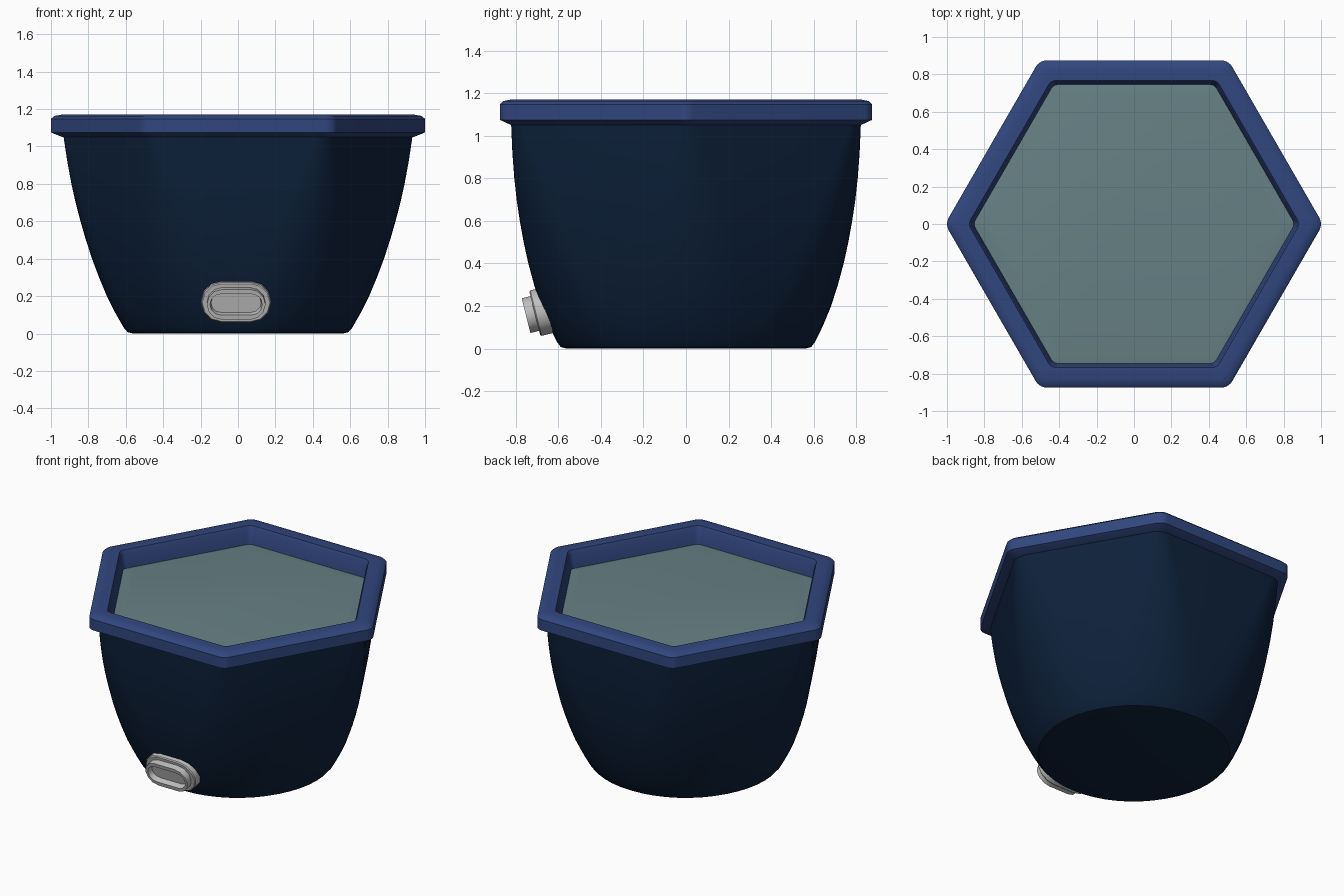
import bpy, bmesh, math
from mathutils import Matrix

cube = bpy.data.objects.get("Cube")
if cube:
    bpy.data.objects.remove(cube, do_unlink=True)


def material(name, color):
    m = bpy.data.materials.new(name)
    m.use_nodes = True
    m.diffuse_color = (*color, 1)
    m.node_tree.nodes["Principled BSDF"].inputs["Base Color"].default_value = (*color, 1)
    return m


navy = material("dark navy", (0.004, 0.015, 0.043))
blue = material("rim blue", (0.03, 0.062, 0.21))
teal = material("grey teal", (0.135, 0.22, 0.235))
grey = material("light grey", (0.52, 0.52, 0.52))


def hexagon(apothem, radius, z, steps=9):
    """Rounded hexagon ring; it becomes a circle as radius nears apothem."""
    ring = []
    for k in range(6):
        corner = math.radians(60 * k)
        d = (apothem - radius) / math.cos(math.pi / 6)
        for i in range(steps):
            a = corner + math.radians(-30 + 60 * i / (steps - 1))
            ring.append((d * math.cos(corner) + radius * math.cos(a),
                         d * math.sin(corner) + radius * math.sin(a), z))
    return ring


def stadium(half_length, half_height, z, steps=7):
    """Long rounded ring with half-circle ends."""
    ring = []
    for side in (1, -1):
        for i in range(steps):
            a = math.pi * (i / (steps - 1) - 0.5)
            ring.append((side * (half_length - half_height + half_height * math.cos(a)),
                         side * half_height * math.sin(a), z))
    return ring


def loft(name, rings, mat, closed=False, caps=(False, False)):
    bm = bmesh.new()
    loops = [[bm.verts.new(p) for p in ring] for ring in rings]
    n = len(loops[0])
    pairs = list(zip(loops, loops[1:]))
    if closed:
        pairs.append((loops[-1], loops[0]))
    for lower, upper in pairs:
        for i in range(n):
            j = (i + 1) % n
            bm.faces.new((lower[i], lower[j], upper[j], upper[i]))
    if caps[0]:
        bm.faces.new(loops[0][::-1])
    if caps[1]:
        bm.faces.new(loops[-1])
    bmesh.ops.recalc_face_normals(bm, faces=bm.faces)
    mesh = bpy.data.meshes.new(name)
    bm.to_mesh(mesh)
    bm.free()
    mesh.materials.append(mat)
    obj = bpy.data.objects.new(name, mesh)
    bpy.context.collection.objects.link(obj)
    bpy.ops.object.select_all(action='DESELECT')
    obj.select_set(True)
    bpy.context.view_layer.objects.active = obj
    bpy.ops.object.shade_smooth_by_angle(angle=math.radians(35))
    return obj


# Pot body: round foot blending into a hexagonal top
profile = [(0.56, 0), (0.588, 0.007), (0.606, 0.03), (0.645, 0.11), (0.682, 0.2),
           (0.714, 0.3), (0.741, 0.4), (0.763, 0.5), (0.781, 0.6), (0.796, 0.7),
           (0.807, 0.8), (0.816, 0.92), (0.822, 1.06)]
rings = []
for apothem, z in profile:
    t = z / profile[-1][1]
    rings.append(hexagon(apothem, apothem * (0.98 * (1 - t) + 0.12 * t), z))
loft("pot_body", rings, navy, caps=(True, False))

# Rim: chamfered hexagonal band
band = [(0.743, 0.04, 1.04), (0.758, 0.045, 1.15), (0.768, 0.05, 1.17),
        (0.825, 0.06, 1.17), (0.86, 0.07, 1.163), (0.875, 0.07, 1.148),
        (0.875, 0.07, 1.075), (0.825, 0.06, 1.052)]
loft("rim", [hexagon(a, r, z) for a, r, z in band], blue, closed=True)

# Fill surface inside the rim
loft("soil", [hexagon(0.75, 0.045, 1.053), hexagon(0.7, 0.045, 1.06)], teal,
     caps=(False, True))

# Drain plug: flange, raised boss and recessed slot, tilted to the wall
steps = [(0.187, 0.11, -0.09), (0.187, 0.11, -0.006), (0.181, 0.104, 0),
         (0.157, 0.084, 0), (0.157, 0.084, 0.042), (0.14, 0.058, 0.042),
         (0.134, 0.052, 0.005)]
plug = loft("drain_plug", [stadium(*s) for s in steps], grey, caps=(True, True))
plug.matrix_world = (Matrix.Translation((-0.01, -0.711, 0.165))
                     @ Matrix.Rotation(math.radians(104), 4, 'X'))
